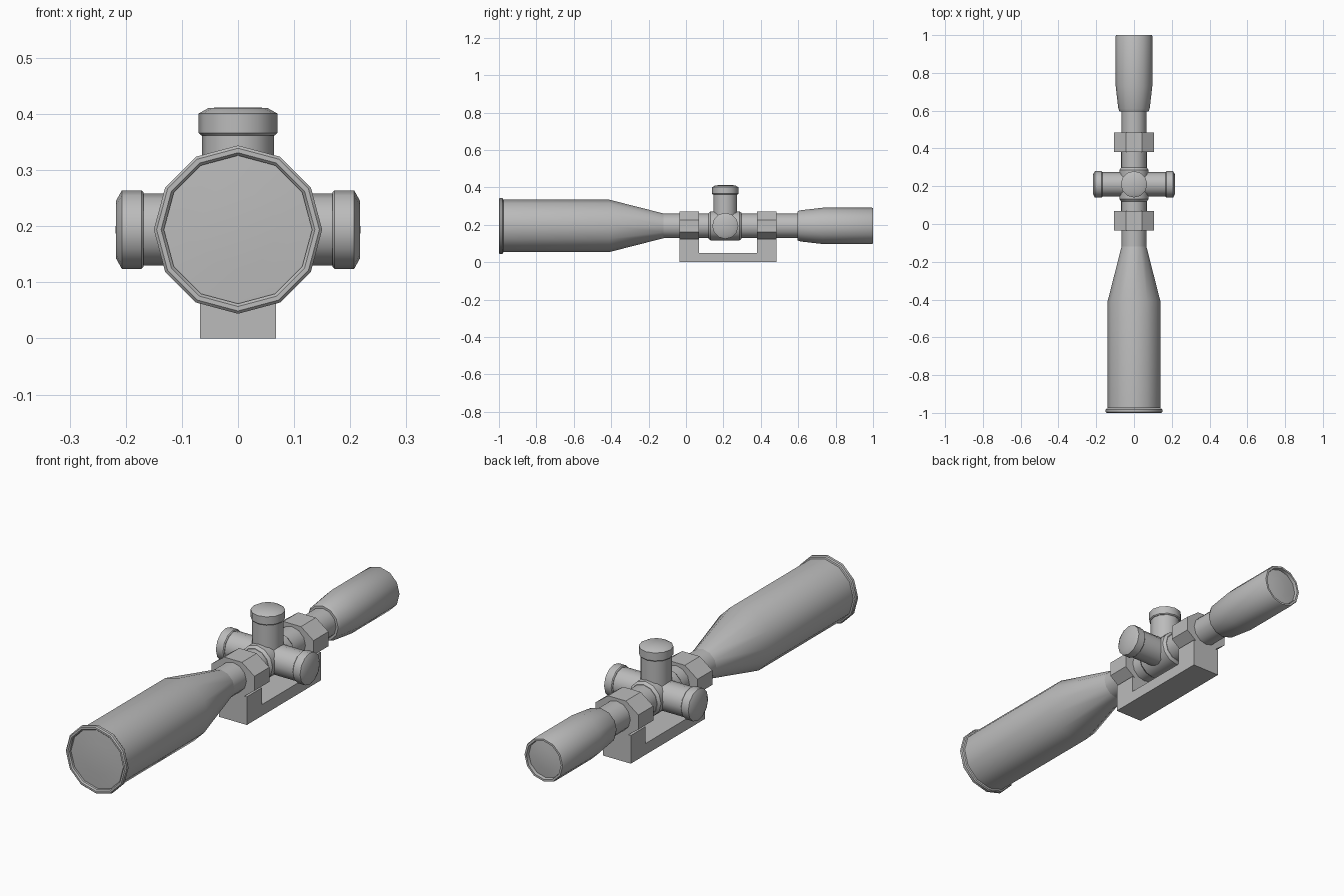
import bpy, bmesh, math
from mathutils import Matrix, Vector

if "Cube" in bpy.data.objects:
    bpy.data.objects.remove(bpy.data.objects["Cube"])

AXIS_Z = 0.194
TURRET_Y = 0.21
SIDES = 12

metal = bpy.data.materials.new("grey_metal")
metal.use_nodes = True
GREY = (0.5, 0.5, 0.5, 1)
metal.diffuse_color = GREY
metal.node_tree.nodes["Principled BSDF"].inputs["Base Color"].default_value = GREY


def finish(name, bm, smooth=True):
    bmesh.ops.recalc_face_normals(bm, faces=bm.faces)
    mesh = bpy.data.meshes.new(name)
    bm.to_mesh(mesh)
    bm.free()
    mesh.materials.append(metal)
    obj = bpy.data.objects.new(name, mesh)
    bpy.context.collection.objects.link(obj)
    if smooth:
        bpy.ops.object.select_all(action="DESELECT")
        obj.select_set(True)
        bpy.context.view_layer.objects.active = obj
        bpy.ops.object.shade_smooth_by_angle(angle=math.radians(35))
    return obj


def lathe(name, profile, direction, origin):
    """Revolve (distance, radius) points around a direction; zero radius closes the end."""
    bm = bmesh.new()
    turn = Vector((0, 0, 1)).rotation_difference(Vector(direction)).to_matrix().to_4x4()
    place = Matrix.Translation(origin) @ turn
    rings = []
    for d, r in profile:
        count = SIDES if r else 1
        rings.append([bm.verts.new(place @ Vector((r * math.cos(math.tau * i / SIDES),
                                                   r * math.sin(math.tau * i / SIDES), d)))
                      for i in range(count)])
    for a, b in zip(rings, rings[1:]):
        for i in range(SIDES):
            j = (i + 1) % SIDES
            corners = [a[i % len(a)], a[j % len(a)], b[j % len(b)], b[i % len(b)]]
            bm.faces.new(list(dict.fromkeys(corners)))
    return finish(name, bm)


def extrude_outline(name, points, axis, start, end):
    """Extrude a closed outline along x ('x': points are y, z) or y ('y': points are x, z)."""
    bm = bmesh.new()
    def at(p, t):
        return (t, p[0], p[1]) if axis == "x" else (p[0], t, p[1])
    face = bm.faces.new([bm.verts.new(at(p, start)) for p in points])
    out = bmesh.ops.extrude_face_region(bm, geom=[face])
    shift = Vector(at((0, 0), end - start))
    bmesh.ops.translate(bm, vec=shift,
                        verts=[v for v in out["geom"] if isinstance(v, bmesh.types.BMVert)])
    return finish(name, bm, smooth=False)


centre = (0, 0, AXIS_Z)
along = (0, 1, 0)

# Optical body
lathe("objective_bell", [(-0.975, 0), (-0.975, 0.14), (-0.41, 0.14), (-0.12, 0.066), (-0.12, 0)],
      along, centre)
lathe("objective_rim", [(-0.976, 0.132), (-0.994, 0.132), (-1.0, 0.137), (-1.0, 0.145),
                        (-0.995, 0.15), (-0.983, 0.15), (-0.978, 0.146), (-0.976, 0.138)],
      along, centre)
lathe("front_lens", [(-0.99, 0), (-0.988, 0.07), (-0.984, 0.133)], along, centre)
lathe("main_tube", [(-0.13, 0), (-0.13, 0.066), (0.61, 0.066), (0.61, 0)], along, centre)
lathe("turret_saddle", [(0.12, 0), (0.12, 0.068), (0.132, 0.078), (0.286, 0.078),
                        (0.298, 0.068), (0.298, 0)], along, centre)
lathe("eyepiece", [(0.595, 0), (0.595, 0.076), (0.61, 0.083), (0.73, 0.097), (0.995, 0.097),
                   (1.0, 0.094), (1.0, 0.085), (0.985, 0.083)], along, centre)
lathe("rear_lens", [(0.992, 0), (0.99, 0.045), (0.985, 0.084)], along, centre)

# Adjustment turrets: one on top, one on each side
for name, direction in (("top", (0, 0, 1)), ("left", (1, 0, 0)), ("right", (-1, 0, 0))):
    origin = (0, TURRET_Y, AXIS_Z)
    lathe(name + "_turret_neck", [(0, 0), (0, 0.064), (0.175, 0.064), (0.175, 0)],
          direction, origin)
    lathe(name + "_turret_cap", [(0.168, 0), (0.168, 0.066), (0.172, 0.07), (0.207, 0.07),
                                 (0.217, 0.052), (0.218, 0)], direction, origin)

# Clamp rings with a flattened octagonal outline
octagon = [(0.1137 * math.cos(math.tau * (i + 0.5) / 8),
            AXIS_Z + 0.0845 * math.sin(math.tau * (i + 0.5) / 8)) for i in range(8)]
for name, start in (("front", -0.035), ("rear", 0.38)):
    extrude_outline(name + "_clamp_ring", octagon, "y", start, start + 0.105)

# Mount: a bar with a post at each end
mount = [(-0.035, 0), (0.485, 0), (0.485, 0.125), (0.38, 0.125), (0.38, 0.05),
         (0.07, 0.05), (0.07, 0.125), (-0.035, 0.125)]
extrude_outline("mount", mount, "x", -0.068, 0.068)
